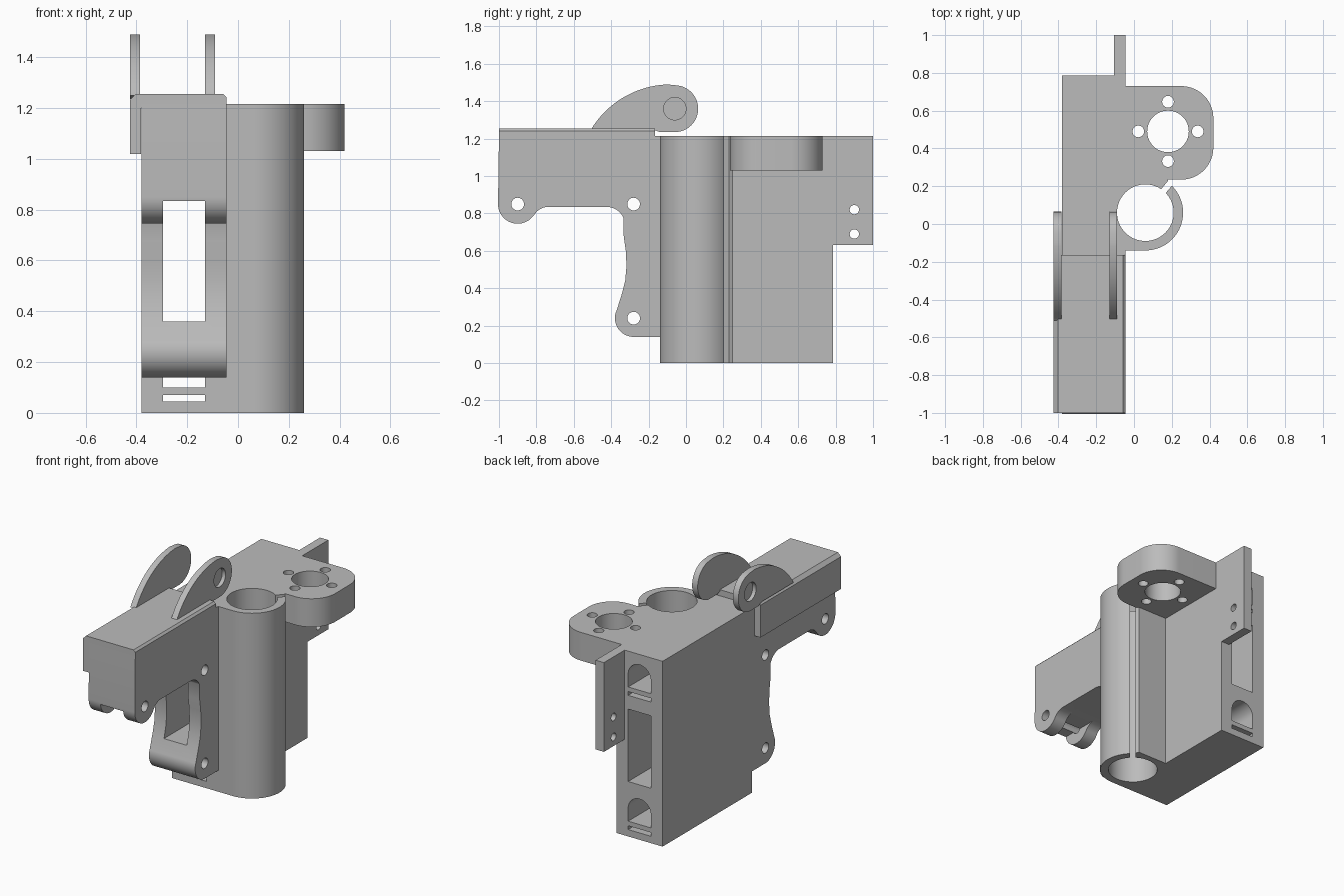
import bpy, bmesh, math
from mathutils import Vector

if "Cube" in bpy.data.objects:
    bpy.data.objects.remove(bpy.data.objects["Cube"])

grey = bpy.data.materials.new("mid_grey")
grey.use_nodes = True
COLOUR = (0.5, 0.5, 0.5, 1)
grey.diffuse_color = COLOUR
grey.node_tree.nodes["Principled BSDF"].inputs["Base Color"].default_value = COLOUR


def arc(cx, cy, r, a0, a1, n=24):
    """Points along an arc, angles in degrees."""
    angles = [math.radians(a0 + (a1 - a0) * i / n) for i in range(n + 1)]
    return [(cx + r * math.cos(a), cy + r * math.sin(a)) for a in angles]


def circle(cx, cy, r, n=48):
    return arc(cx, cy, r, 0, 360, n)[:-1]


def rect(a0, b0, a1, b1):
    return [(a0, b0), (a1, b0), (a1, b1), (a0, b1)]


def prism(name, outline, axis, lo, hi):
    """Extrude a 2D outline along an axis: x takes (y,z), y takes (x,z), z takes (x,y)."""
    place = {"x": lambda a, b, d: (d, a, b),
             "y": lambda a, b, d: (a, d, b),
             "z": lambda a, b, d: (a, b, d)}[axis]
    bm = bmesh.new()
    face = bm.faces.new([bm.verts.new(place(a, b, lo)) for a, b in outline])
    new = bmesh.ops.extrude_face_region(bm, geom=[face])["geom"]
    bmesh.ops.translate(bm, vec=Vector(place(0, 0, hi - lo)),
                        verts=[v for v in new if isinstance(v, bmesh.types.BMVert)])
    bmesh.ops.recalc_face_normals(bm, faces=bm.faces)
    mesh = bpy.data.meshes.new(name)
    bm.to_mesh(mesh)
    bm.free()
    mesh.materials.append(grey)
    ob = bpy.data.objects.new(name, mesh)
    bpy.context.collection.objects.link(ob)
    return ob


def activate(ob):
    bpy.ops.object.select_all(action="DESELECT")
    ob.select_set(True)
    bpy.context.view_layer.objects.active = ob


def finish(ob, cuts=()):
    """Cut holes given as (outline, axis, lo, hi), then shade."""
    activate(ob)
    for cut in cuts:
        cutter = prism("cutter", *cut)
        cutter.hide_render = True
        mod = ob.modifiers.new("hole", "BOOLEAN")
        mod.operation, mod.solver, mod.object = "DIFFERENCE", "EXACT", cutter
        activate(ob)
        bpy.ops.object.modifier_apply(modifier=mod.name)
        bpy.data.objects.remove(cutter)
    activate(ob)
    bpy.ops.object.shade_smooth_by_angle(angle=math.radians(30))


LEFT, RIGHT, TOP = -0.045, -0.38, 1.215
WIN0, WIN1 = -0.295, -0.13
window = (rect(WIN0, 0.36, WIN1, 0.835), "y", -1.1, 1.1)

# Main body with the clamp tube on its side
SLOT = 50
tx = ty = 0.06
body = prism("body", [(RIGHT, -0.14)] + arc(tx, ty, 0.2, -90, SLOT, 40)
             + [(0.17, 0.25), (LEFT, 0.25), (LEFT, 0.785), (RIGHT, 0.785)], "z", 0, TOP)
u = Vector((math.cos(math.radians(SLOT)), math.sin(math.radians(SLOT))))
w = Vector((-u.y, u.x)) * 0.016
c = Vector((tx, ty))
slit = [tuple(c + u * d + w * s) for d, s in ((0.1, -1), (0.35, -1), (0.35, 1), (0.1, 1))]
cuts = [window, (circle(tx, ty, 0.15, 64), "z", -0.1, 1.4), (slit, "z", -0.1, 1.4)]
mid = (WIN0 + WIN1) / 2
for dz in (0, 0.88):
    cuts.append(([(WIN0, 0.1 + dz), (WIN1, 0.1 + dz)]
                 + arc(mid, 0.185 + dz, (WIN1 - WIN0) / 2, 0, 180), "y", -0.3, 1))
    cuts.append((rect(WIN0, 0.045 + dz, WIN1, 0.07 + dz), "y", -0.3, 1))
finish(body, cuts)

# Motor mount flange
mx, my = 0.18, 0.49
mount = prism("motor_mount", [(LEFT, 0.25), (0.17, 0.25), (0.17, 0.235)]
              + arc(0.25, 0.405, 0.17, -90, 0) + arc(0.25, 0.56, 0.17, 0, 90)
              + [(LEFT, 0.73)], "z", 1.03, TOP)
bolts = [(circle(mx + dx, my + dy, 0.031, 24), "z", 0.9, 1.4)
         for dx, dy in ((0.157, 0), (-0.157, 0), (0, 0.157), (0, -0.157))]
finish(mount, [(circle(mx, my, 0.11), "z", 0.9, 1.4)] + bolts)

# Rear fin
fin = prism("rear_fin", rect(0.785, 0.63, 1, TOP), "x", -0.105, LEFT)
finish(fin, [(circle(0.9, z, 0.025, 24), "x", -0.3, 0.1) for z in (0.69, 0.82)])

# Front arm with hinge lobes
profile = ([(-0.14, TOP), (-1, TOP)] + arc(-0.9, 0.85, 0.105, 180, 318)
           + arc(-0.735, 0.745, 0.09, 150, 90, 10)
           + arc(-0.425, 0.735, 0.1, 90, 25, 10)
           + [(-0.333, 0.68), (-0.322, 0.6), (-0.318, 0.52), (-0.325, 0.44), (-0.343, 0.37)]
           + arc(-0.28, 0.24, 0.1, 155, 270) + [(-0.14, 0.14)])
arm = prism("front_arm", profile, "x", RIGHT, LEFT)
finish(arm, [window] + [(circle(y, z, 0.034, 28), "x", -0.6, 0.2)
                        for y, z in ((-0.9, 0.85), (-0.28, 0.85), (-0.28, 0.24))])

# Chamfered cover along the arm top with a skirt on the right
cover = prism("arm_cover", [(-0.425, 1.02), (-0.382, 1.02), (-0.382, 1.2), (LEFT, 1.2),
                            (LEFT, 1.242), (-0.058, 1.255), (-0.402, 1.255),
                            (-0.425, 1.232)], "y", -1, -0.165)
finish(cover)

# Pair of ears with shallow round recesses on their outer faces
ear = ([(-0.51, 1.25)] + arc(-0.08, 0.99, 0.5, 148, 92, 24)
       + arc(-0.06, 1.36, 0.125, 85, -90, 32) + [(-0.14, 1.235), (-0.18, 1.25)])
for name, x0, r0, r1 in (("right_ear", -0.425, -0.5, -0.4), ("left_ear", -0.13, -0.115, 0)):
    finish(prism(name, ear, "x", x0, x0 + 0.04), [(circle(-0.06, 1.36, 0.06), "x", r0, r1)])
